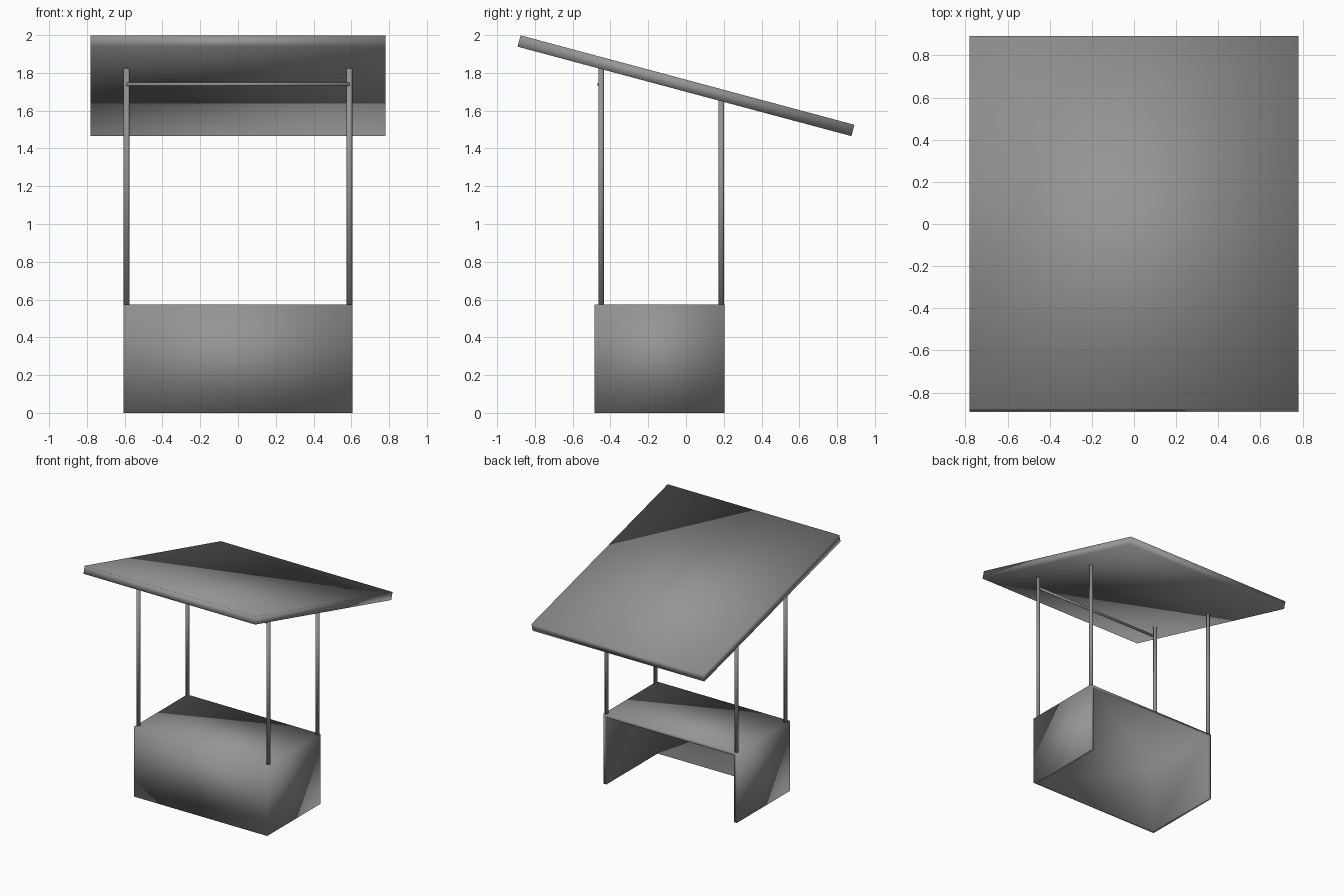
import bpy
import bmesh
from math import radians
from mathutils import Matrix, Vector

cube = bpy.data.objects.get("Cube")
if cube:
    bpy.data.objects.remove(cube, do_unlink=True)

GREY = (0.3, 0.3, 0.3, 1.0)
grey = bpy.data.materials.new("plain_grey")
grey.use_nodes = True
grey.diffuse_color = GREY
grey.node_tree.nodes["Principled BSDF"].inputs["Base Color"].default_value = GREY


def finish(name, bm):
    """Turn a bmesh into a smooth-shaded grey object."""
    bmesh.ops.recalc_face_normals(bm, faces=bm.faces)
    mesh = bpy.data.meshes.new(name)
    for face in bm.faces:
        face.smooth = True
    bm.to_mesh(mesh)
    bm.free()
    mesh.materials.append(grey)
    obj = bpy.data.objects.new(name, mesh)
    bpy.context.collection.objects.link(obj)
    return obj


def box(size, centre, tilt=0.0):
    bm = bmesh.new()
    matrix = (Matrix.Translation(centre) @ Matrix.Rotation(tilt, 4, "X")
              @ Matrix.Diagonal((*size, 1)))
    bmesh.ops.create_cube(bm, size=1, matrix=matrix)
    return bm


def rod(name, start, end, radius):
    start, end = Vector(start), Vector(end)
    axis = end - start
    matrix = (Matrix.Translation((start + end) / 2)
              @ axis.to_track_quat("Z", "Y").to_matrix().to_4x4())
    bm = bmesh.new()
    bmesh.ops.create_cone(bm, cap_ends=True, segments=16, radius1=radius,
                          radius2=radius, depth=axis.length, matrix=matrix)
    return finish(name, bm)


# Counter: top, front and two sides, open at the back and below
bm = box((1.21, 0.69, 0.575), (0, -0.14, 0.2875))
bm.normal_update()
open_sides = [f for f in bm.faces if f.normal.z < -0.9 or f.normal.y > 0.9]
bmesh.ops.delete(bm, geom=open_sides, context="FACES")
counter = finish("counter", bm)
shell = counter.modifiers.new("panel_thickness", "SOLIDIFY")
shell.thickness = 0.026
shell.offset = -1
shell.use_even_offset = True

# Sloping roof board, high at the front
finish("roof", box((1.56, 1.83, 0.062), (0, 0, 1.732), radians(-15)))

# Four posts
for side, x in (("right", -0.59), ("left", 0.59)):
    rod("front_post_" + side, (x, -0.449, 0.57), (x, -0.449, 1.825), 0.015)
    rod("back_post_" + side, (x, 0.187, 0.57), (x, 0.187, 1.655), 0.015)

# Thin rail across the front posts
rod("front_rail", (-0.59, -0.46, 1.74), (0.59, -0.46, 1.74), 0.01)
